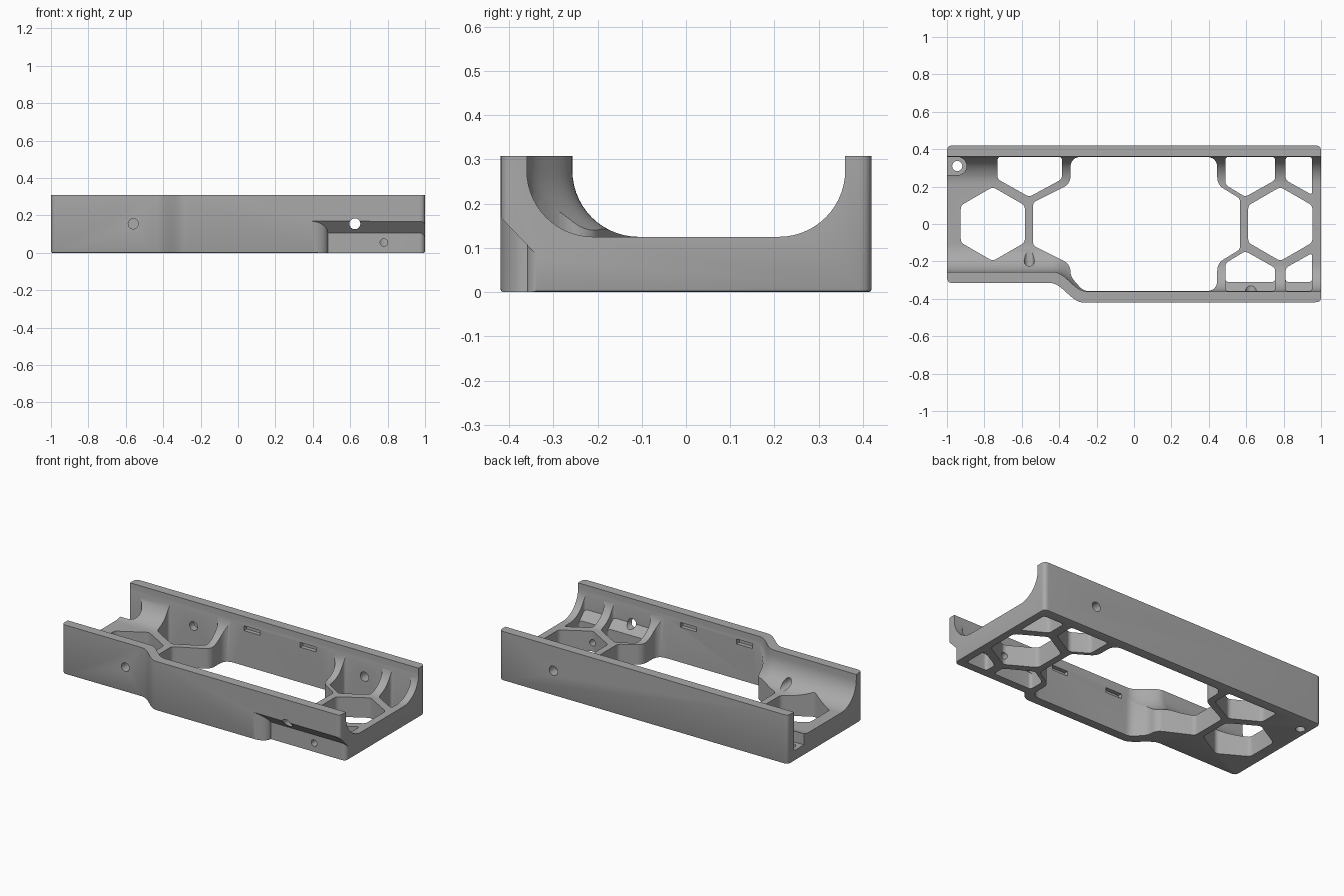
import bpy, bmesh, math
from mathutils import Vector, Matrix

if "Cube" in bpy.data.objects:
    bpy.data.objects.remove(bpy.data.objects["Cube"])

H = 0.308        # overall height
WALL = 0.36      # inner wall distance from the centre line
HALF = 0.42      # outer wall distance from the centre line

grey = bpy.data.materials.new("plain grey")
grey.use_nodes = True
grey.diffuse_color = (0.4, 0.4, 0.4, 1)
grey.node_tree.nodes["Principled BSDF"].inputs["Base Color"].default_value = (0.4, 0.4, 0.4, 1)


def make(name, bm):
    bmesh.ops.recalc_face_normals(bm, faces=bm.faces)
    mesh = bpy.data.meshes.new(name)
    bm.to_mesh(mesh)
    bm.free()
    mesh.materials.append(grey)
    ob = bpy.data.objects.new(name, mesh)
    bpy.context.collection.objects.link(ob)
    return ob


def loft(name, rings):
    """Skin a row of equal-length rings and cap both ends."""
    bm = bmesh.new()
    rows = [[bm.verts.new(p) for p in ring] for ring in rings]
    n = len(rows[0])
    for a, b in zip(rows, rows[1:]):
        for i in range(n):
            j = (i + 1) % n
            bm.faces.new((a[i], a[j], b[j], b[i]))
    bm.faces.new(rows[0])
    bm.faces.new(rows[-1])
    return make(name, bm)


def rounded(corners, d=0.02, steps=6):
    """Round each (x, y[, size]) corner of a polygon."""
    out, n = [], len(corners)
    for i, c in enumerate(corners):
        p = Vector(c[:2])
        r = c[2] if len(c) > 2 else d
        a = p + (Vector(corners[i - 1][:2]) - p).normalized() * r
        b = p + (Vector(corners[(i + 1) % n][:2]) - p).normalized() * r
        for k in range(steps + 1 if r else 1):
            t = k / steps
            out.append(a * (1 - t) ** 2 + p * 2 * t * (1 - t) + b * t * t)
    return out


def prism(name, pts, low=lambda y: -0.1, top=0.4):
    return loft(name, [[(p[0], p[1], low(p[1])) for p in pts],
                       [(p[0], p[1], top) for p in pts]])


def cylinder(name, x, z, r, y0, y1):
    ring = [(r * math.cos(a), r * math.sin(a)) for a in (math.tau * k / 32 for k in range(32))]
    return loft(name, [[(x + u, y, z + v) for u, v in ring] for y in (y0, y1)])


def box(name, centre, size):
    bm = bmesh.new()
    bmesh.ops.create_cube(bm, size=1, matrix=Matrix.Translation(centre) @ Matrix.Diagonal((*size, 1)))
    return make(name, bm)


def s_curve(x0, x1, y0, y1, steps=14):
    return [(x0 + (x1 - x0) * k / steps, y0 + (y1 - y0) * (1 - math.cos(math.pi * k / steps)) / 2)
            for k in range(steps + 1)]


# Outer body: plan outline with a stepped front, small bevel round the base
step = s_curve(-0.45, -0.27, -0.315, -HALF)
outline = rounded([(1, -HALF), (1, HALF), (-1, HALF), (-1, -0.315)], 0.03)
outline += step
body = prism("tray_body", outline, lambda y: 0, H)
bm = bmesh.new()
bm.from_mesh(body.data)
rim = [e for e in bm.edges if all(v.co.z < 0.001 for v in e.verts)]
bmesh.ops.bevel(bm, geom=rim, offset=0.007, segments=2, affect='EDGES', profile=0.5)
bm.to_mesh(body.data)
bm.free()


def cut(tool):
    mod = body.modifiers.new(tool.name, 'BOOLEAN')
    mod.operation, mod.solver, mod.object = 'DIFFERENCE', 'EXACT', tool
    bpy.context.view_layer.objects.active = body
    bpy.ops.object.modifier_apply(modifier=mod.name)
    bpy.data.objects.remove(tool)


# U-shaped channel, swept along x, following the stepped front wall
def channel_ring(x, front, r=0.15, zc=0.275):
    arc = [math.pi / 2 * k / 14 for k in range(15)]
    ring = [(x, WALL, 0.4)]
    ring += [(x, WALL - r + r * math.cos(a), zc - r * math.sin(a)) for a in arc]
    ring += [(x, front + r - r * math.sin(a), zc - r * math.cos(a)) for a in arc]
    return ring + [(x, front, 0.4)]


path = [(-1.1, -0.257)] + s_curve(-0.43, -0.255, -0.257, -WALL) + [(1.1, -WALL)]
cut(loft("channel", [channel_ring(*p) for p in path]))

# Large central opening
W = WALL - 0.001
cut(prism("central_opening", rounded([
    (-0.34, W, 0.06), (-0.34, 0.215, 0.04), (-0.54, 0.115), (-0.54, -0.115),
    (-0.34, -0.215, 0.04), (-0.34, -0.28, 0.03), (-0.27, -W, 0.03),
    (0.445, -W, 0.06), (0.445, -0.21, 0.04), (0.568, -0.135), (0.568, 0.135),
    (0.445, 0.21, 0.04), (0.445, W, 0.06)])))

# Hexagonal windows in the floor
for name, cx in (("left_hexagon", 0.782), ("right_hexagon", -0.755)):
    hexagon = [(cx + 0.198 * math.sin(math.pi * k / 3), 0.198 * math.cos(math.pi * k / 3)) for k in range(6)]
    cut(prism(name, rounded(hexagon)))

# Part hexagons that run up to the side walls
cut(prism("right_back_pocket", rounded([
    (-0.73, W), (-0.73, 0.24), (-0.56, 0.145), (-0.385, 0.24), (-0.385, W)])))


def wall_pockets(reach):
    return ([(0.488, reach), (0.488, 0.21), (0.595, 0.145), (0.755, 0.235), (0.755, reach)],
            [(0.81, reach), (0.81, 0.235), (0.953, 0.155), (0.953, reach)])


def slope(y):
    """Height of the slanted shelf in the front wall."""
    return 0.17 - 1.05 * (y + HALF)


for poly in wall_pockets(W):
    cut(prism("back_pocket", rounded(poly)))
for poly in wall_pockets(0.31):
    cut(prism("front_pocket", rounded([(x, -y) for x, y in poly])))
for poly in wall_pockets(W):
    xs = [p[0] for p in poly]
    a, b = min(xs), max(xs)
    strip = rounded([(a, -W), (b, -W), (b, -0.27, 0), (a, -0.27, 0)])
    cut(prism("pocket_shelf", strip, lambda y: slope(y) + 0.05))

# Slanted recess low on the front face
entry = [math.pi / 2 * k / 10 for k in range(11)]
path = [(0.38 + 0.1 * math.sin(a), -HALF + 0.06 * (1 - math.cos(a))) for a in entry]
path += [(0.97 + 0.03 * math.sin(a), -WALL + 0.03 * (1 - math.cos(a))) for a in entry]
path.append((1.05, -WALL + 0.03))
cut(loft("front_recess", [[(x, y, -0.1), (x, y, slope(y)), (x, -0.5, slope(-0.5)), (x, -0.5, -0.1)]
                          for x, y in path]))

# Drilled holes through the walls
cut(cylinder("cross_hole", 0.625, 0.155, 0.029, -0.5, 0.5))
cut(cylinder("front_hole", -0.56, 0.155, 0.027, -0.4, -0.1))
cut(cylinder("back_blind_hole", -0.56, 0.155, 0.027, 0.3, 0.4))
cut(cylinder("rib_hole", 0.78, 0.055, 0.02, -0.5, 0))

# Shallow slots inside both long walls
for side in (-1, 1):
    for x in (-0.155, 0.235):
        cut(box("wall_slot", (x, side * 0.36, 0.235), (0.11, 0.05, 0.03)))

# Screw hole and open counterbore in the back corner
def disc(r):
    return [(-0.945 + r * math.cos(a), 0.31 + r * math.sin(a)) for a in (math.tau * k / 32 for k in range(32))]


cut(prism("screw_hole", disc(0.027)))
seat = [(-1.1, 0.26)] + [p for p in disc(0.05) if p[0] > -0.944]
seat = [(-1.1, 0.36 - 0.001)] + [(-0.945 + 0.05 * math.sin(a), 0.31 + 0.049 * math.cos(a))
                                 for a in (math.pi * k / 16 for k in range(17))] + [(-1.1, 0.261)]
cut(prism("screw_seat", seat, lambda y: 0.065))

bpy.ops.object.select_all(action='DESELECT')
body.select_set(True)
bpy.context.view_layer.objects.active = body
bpy.ops.object.shade_smooth_by_angle(angle=math.radians(30))
